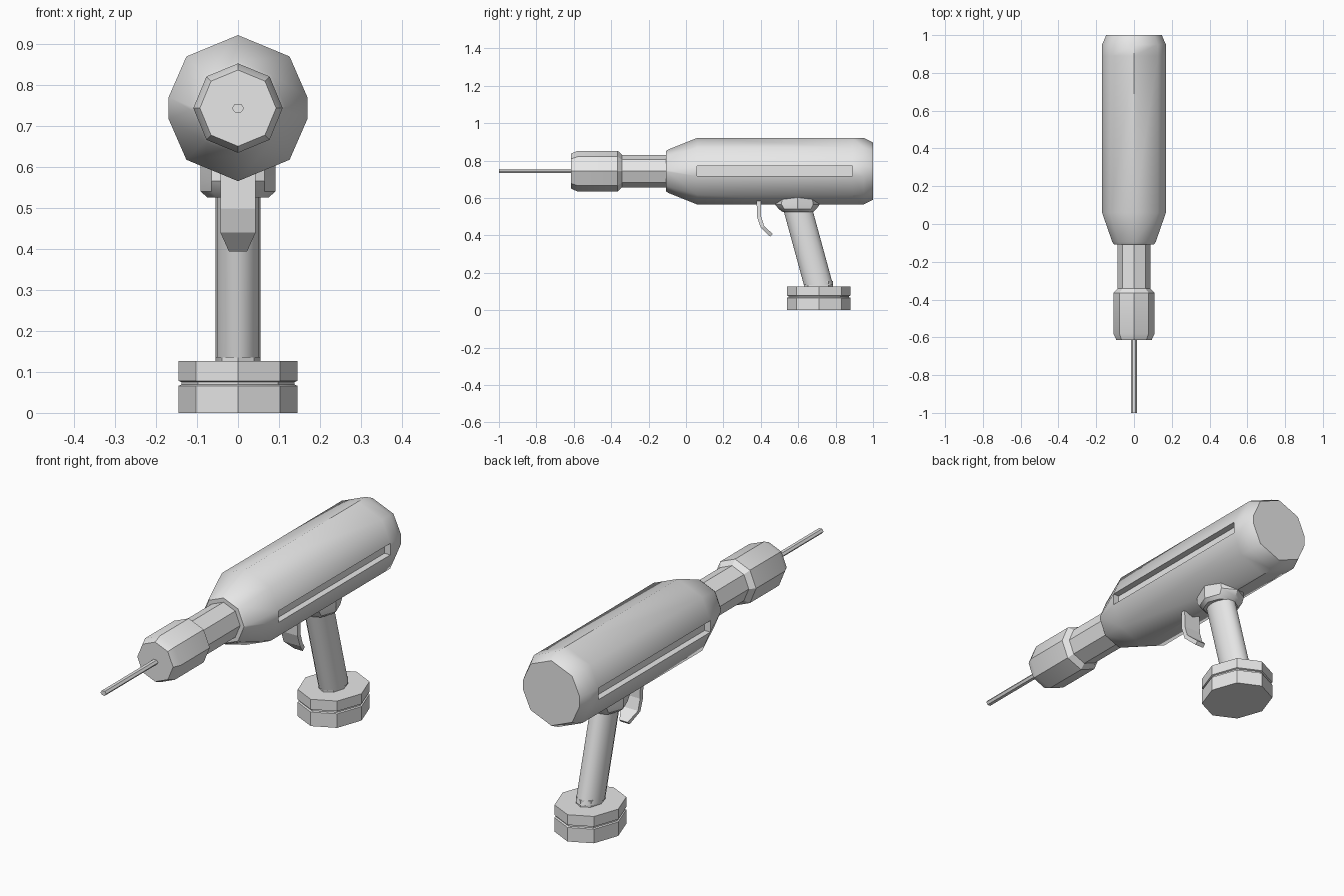
import bpy, bmesh, math
from mathutils import Vector

if "Cube" in bpy.data.objects:
    bpy.data.objects.remove(bpy.data.objects["Cube"], do_unlink=True)

AXIS_Z = 0.743  # height of the barrel axis

grey = bpy.data.materials.new("plain_grey")
grey.use_nodes = True
grey.diffuse_color = (0.8, 0.8, 0.8, 1)
grey.node_tree.nodes["Principled BSDF"].inputs["Base Color"].default_value = (0.8, 0.8, 0.8, 1)


def oval(rx, ry, sides):
    """Points of a polygon whose first corner lies on the second axis."""
    turn = 2 * math.pi / sides
    return [(rx * math.sin(i * turn), ry * math.cos(i * turn)) for i in range(sides)]


def along_y(y, section):
    return [Vector((a, y, AXIS_Z + b)) for a, b in section]


def along_z(z, y, section):
    return [Vector((a, y + b, z)) for a, b in section]


def loft(name, rings, angle=35, edit=None):
    """Skin a list of equal-length rings and cap both ends."""
    bm = bmesh.new()
    loops = [[bm.verts.new(p) for p in ring] for ring in rings]
    count = len(loops[0])
    for low, high in zip(loops, loops[1:]):
        for i in range(count):
            j = (i + 1) % count
            bm.faces.new((low[i], low[j], high[j], high[i]))
    bm.faces.new(loops[0])
    bm.faces.new(loops[-1])
    bmesh.ops.recalc_face_normals(bm, faces=bm.faces[:])
    if edit:
        edit(bm)
    mesh = bpy.data.meshes.new(name)
    bm.to_mesh(mesh)
    bm.free()
    mesh.materials.append(grey)
    obj = bpy.data.objects.new(name, mesh)
    bpy.context.collection.objects.link(obj)
    bpy.ops.object.select_all(action="DESELECT")
    obj.select_set(True)
    bpy.context.view_layer.objects.active = obj
    bpy.ops.object.shade_smooth_by_angle(angle=math.radians(angle))
    return obj


# Main housing: octagon with flattened side corners
def housing_section(r, side, flat):
    d = r * math.sqrt(0.5)
    half = [(0, r), (d, d), (side, flat), (side, -flat), (d, -d)]
    return half + [(-a, -b) for a, b in half]


SLOT_START, SLOT_END, SLOT_DEPTH = 0.06, 0.89, 0.03


def cut_side_slots(bm):
    sides = [f for f in bm.faces if abs(f.normal.x) > 0.99
             and SLOT_START < f.calc_center_median().y < SLOT_END]
    for face in bmesh.ops.extrude_discrete_faces(bm, faces=sides)["faces"]:
        inward = -math.copysign(SLOT_DEPTH, face.calc_center_median().x)
        bmesh.ops.translate(bm, verts=face.verts[:], vec=(inward, 0, 0))
    bmesh.ops.recalc_face_normals(bm, faces=bm.faces[:])


full = (0.178, 0.169, 0.027)
housing = [(-0.108, (0.107, 0.106, 0.003)), (-0.095, (0.116, 0.115, 0.004)),
           (SLOT_START, full), (SLOT_END, full), (0.95, full),
           (1.0, (0.153, 0.147, 0.023))]
loft("housing", [along_y(y, housing_section(*s)) for y, s in housing], 44, cut_side_slots)

# Neck, chuck and bit
def turned(name, profile, sides, angle=35):
    loft(name, [along_y(y, oval(r, r, sides)) for y, r in profile], angle)


turned("neck", [(-0.36, 0.087), (-0.09, 0.087)], 8)
turned("chuck", [(-0.615, 0.093), (-0.58, 0.109), (-0.365, 0.109), (-0.342, 0.087)], 8, 25)
loft("bit", [along_y(y, [(b, a) for a, b in oval(0.012, 0.015, 6)]) for y in (-1.0, -0.6)])

# Battery base with a groove
def upright(name, profile, sides, angle=35):
    loft(name, [along_z(z, y, oval(rx, ry, sides)) for z, y, rx, ry in profile], angle)


wide, groove = (0.71, 0.145, 0.17), (0.71, 0.138, 0.162)
upright("battery_base", [(0, *wide), (0.066, *wide), (0.069, *groove),
                         (0.075, *groove), (0.078, *wide), (0.126, *wide)], 8)

# Collar, grip and flange under the housing
upright("grip_collar", [(0.12, 0.708, 0.055, 0.077), (0.156, 0.708, 0.055, 0.077)], 8)
upright("grip", [(0.135, 0.708, 0.055, 0.078), (0.55, 0.595, 0.055, 0.078)], 16)
upright("grip_flange", [(0.525, 0.598, 0.075, 0.082), (0.54, 0.597, 0.091, 0.1),
                        (0.565, 0.595, 0.092, 0.12), (0.615, 0.595, 0.092, 0.11)], 8)

# Trigger: front y, back y, front z, back z, half width
trigger = [(0.377, 0.4, 0.6, 0.6, 0.043), (0.38, 0.402, 0.497, 0.5, 0.043),
           (0.4, 0.418, 0.44, 0.449, 0.043), (0.45, 0.464, 0.393, 0.407, 0.022)]
loft("trigger", [[Vector(p) for p in ((-w, fy, fz), (w, fy, fz), (w, by, bz), (-w, by, bz))]
                 for fy, by, fz, bz, w in trigger], 15)
